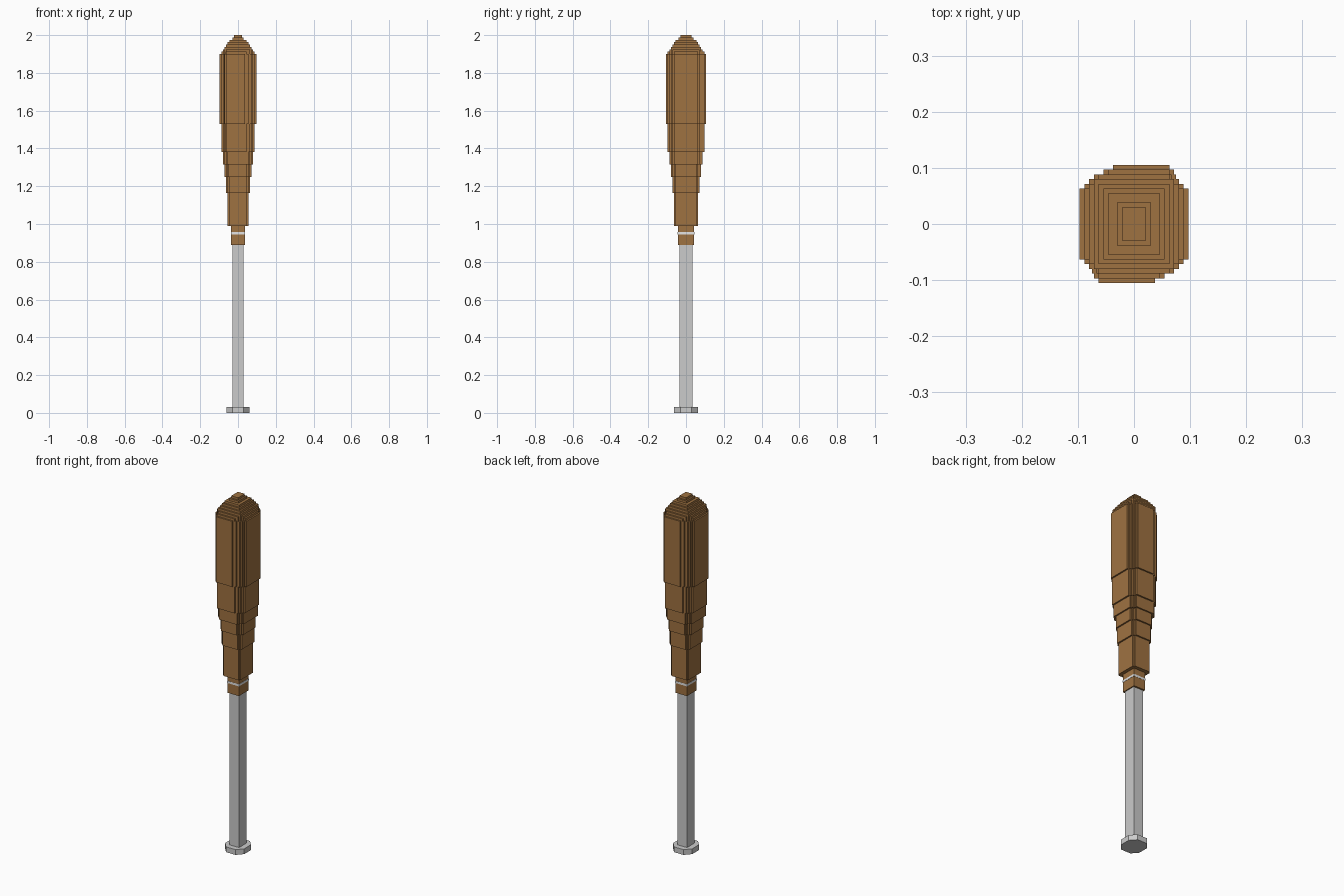
import bpy, bmesh, math

if "Cube" in bpy.data.objects:
    bpy.data.objects.remove(bpy.data.objects["Cube"])

P = 0.0085  # stair pitch of the blocky barrel


def material(name, rgb):
    m = bpy.data.materials.new(name)
    m.diffuse_color = (*rgb, 1)
    m.use_nodes = True
    m.node_tree.nodes["Principled BSDF"].inputs["Base Color"].default_value = m.diffuse_color
    return m


WOOD = material("brown wood", (0.345, 0.168, 0.053))
STEEL = material("grey metal", (0.60, 0.60, 0.60))
WHITE = material("white stripe", (0.78, 0.78, 0.78))


def stair_outline(a, b, n):
    """Rectangle of half sizes a, b with n steps cut from each corner."""
    if n == 0:
        return [(a, -b), (a, b), (-a, b), (-a, -b)]
    steep = [1, 2, 2.6, 3, 4][:n]    # right back / left front corners
    shallow = [1, 2, 3, 5, 7][:n]    # left back / right front corners
    half = [(a, b - n * P)]
    for i, s in enumerate(steep):
        y = b - (n - i) * P
        half += [(a - s * P, y), (a - s * P, y + P)]
    left = []
    for i, s in enumerate(shallow):
        y = b - (n - i) * P
        left += [(-a + s * P, y), (-a + s * P, y + P)]
    half += left[::-1] + [(-a, b - n * P)]
    # the outline repeats under a half turn
    return half + [(-x, -y) for x, y in half]


def add_prism(bm, outline, z0, z1):
    low = [bm.verts.new((x, y, z0)) for x, y in outline]
    top = [bm.verts.new((x, y, z1)) for x, y in outline]
    bm.faces.new(low[::-1])
    bm.faces.new(top)
    k = len(low)
    for i in range(k):
        j = (i + 1) % k
        bm.faces.new((low[i], low[j], top[j], top[i]))


def build(name, mat, layers):
    bm = bmesh.new()
    for outline, z0, z1 in layers:
        add_prism(bm, outline, z0, z1)
    bmesh.ops.recalc_face_normals(bm, faces=bm.faces)
    me = bpy.data.meshes.new(name)
    bm.to_mesh(me)
    bm.free()
    me.materials.append(mat)
    ob = bpy.data.objects.new(name, me)
    bpy.context.collection.objects.link(ob)
    return ob


# end knob: chamfered plate
c = 0.03
knob = [(.06, -c), (.06, c), (c, .064), (-c, .064),
        (-.06, c), (-.06, -c), (-c, -.064), (c, -.064)]
build("end_knob", STEEL, [(knob, 0, 0.03)])

# square grip
build("grip", STEEL, [(stair_outline(.03, .034, 0), 0.03, 0.89)])

# collar above the grip with its stripe
collar = stair_outline(.036, .043, 0)
build("collar", WOOD, [(collar, 0.89, 0.945), (collar, 0.957, 0.99)])
build("collar_stripe", WHITE, [(stair_outline(.037, .044, 0), 0.945, 0.957)])

# barrel: stepped taper, (half x, corner steps, bottom, top)
taper = [(.055, 1, 0.99, 1.165), (.0635, 2, 1.165, 1.25),
         (.072, 3, 1.25, 1.315), (.080, 3, 1.315, 1.38),
         (.0885, 4, 1.38, 1.53), (.097, 5, 1.53, 1.9)]
build("barrel", WOOD,
      [(stair_outline(a, a + P, n), z0, z1) for a, n, z0, z1 in taper])

# domed tip of thin layers
sizes = [(.0885, 4), (.080, 2), (.0715, 0), (.063, 0),
         (.0545, 0), (.046, 0), (.030, 0), (.021, 0)]
h = 0.1 / len(sizes)
build("barrel_tip", WOOD,
      [(stair_outline(a, a + P, n), 1.9 + i * h, 1.9 + (i + 1) * h)
       for i, (a, n) in enumerate(sizes)])
